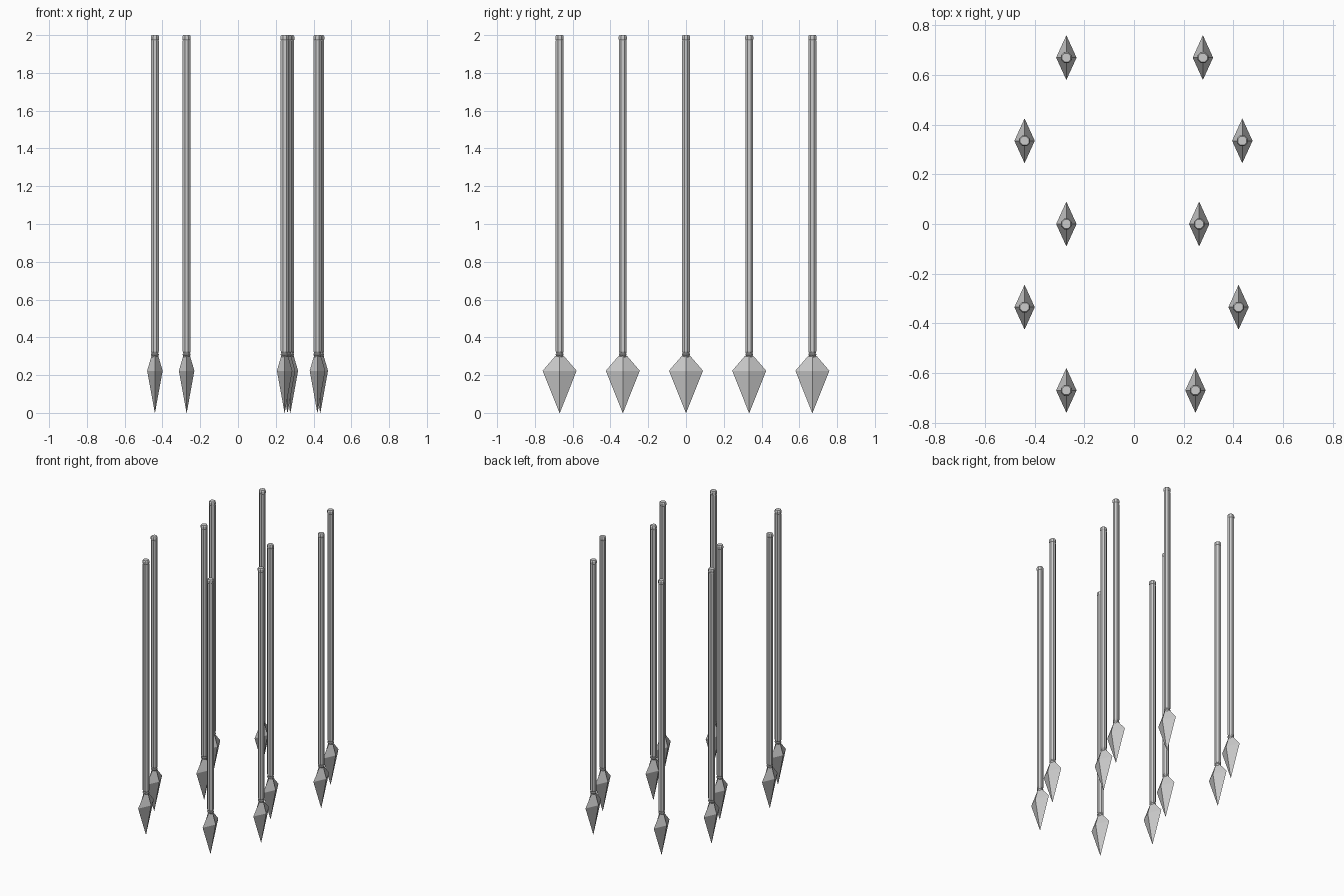
import bpy, math

if "Cube" in bpy.data.objects:
    bpy.data.objects.remove(bpy.data.objects["Cube"])


def loft(name, rings):
    """Mesh through rings of equal point count, capped at both ends."""
    n = len(rings[0])
    verts = [p for ring in rings for p in ring]
    faces = [[r * n + i, r * n + (i + 1) % n, (r + 1) * n + (i + 1) % n, (r + 1) * n + i]
             for r in range(len(rings) - 1) for i in range(n)]
    last = (len(rings) - 1) * n
    faces += [list(range(n))[::-1], [last + i for i in range(n)]]
    mesh = bpy.data.meshes.new(name)
    mesh.from_pydata(verts, [], faces)
    return mesh


def lathe(name, profile, sides=8):
    """Faceted turned part from (radius, height) pairs."""
    angles = [2 * math.pi * (i + 0.5) / sides for i in range(sides)]
    return loft(name, [[(r * math.cos(a), r * math.sin(a), z) for a in angles]
                       for r, z in profile])


def diamond(hx, hy, z):
    return [(hx, 0, z), (0, hy, z), (-hx, 0, z), (0, -hy, z)]


# Flattened diamond blade, pointing down
blade = loft("spear_head", [diamond(0.0006, 0.001, 0.0), diamond(0.041, 0.09, 0.223),
                            diamond(0.018, 0.022, 0.302)])

# Binding collar between blade and shaft
collar = lathe("collar", [(0.015, 0.29), (0.019, 0.302), (0.0225, 0.306), (0.0225, 0.312),
                          (0.019, 0.316), (0.022, 0.324), (0.0225, 0.328)])

# Long shaft
shaft = lathe("shaft", [(0.0225, 0.328), (0.0225, 1.97)])

# Bevelled end cap with a thin groove
cap = lathe("end_cap", [(0.0225, 1.97), (0.021, 1.973), (0.0235, 1.977),
                        (0.0235, 1.992), (0.019, 2.0)])

# Two staggered rows of spears; the right row drifts slightly outward to the back
left = [(-0.272 if i % 2 == 0 else -0.44, (i - 2) * 0.3345) for i in range(5)]
right = [((0.247 if i % 2 == 0 else 0.413) + i * 0.0075, (i - 2) * 0.3345) for i in range(5)]

for k, (x, y) in enumerate(left + right, 1):
    for mesh in (blade, collar, shaft, cap):
        obj = bpy.data.objects.new(f"{mesh.name}_{k}", mesh)
        obj.location = (x, y, 0)
        bpy.context.collection.objects.link(obj)
